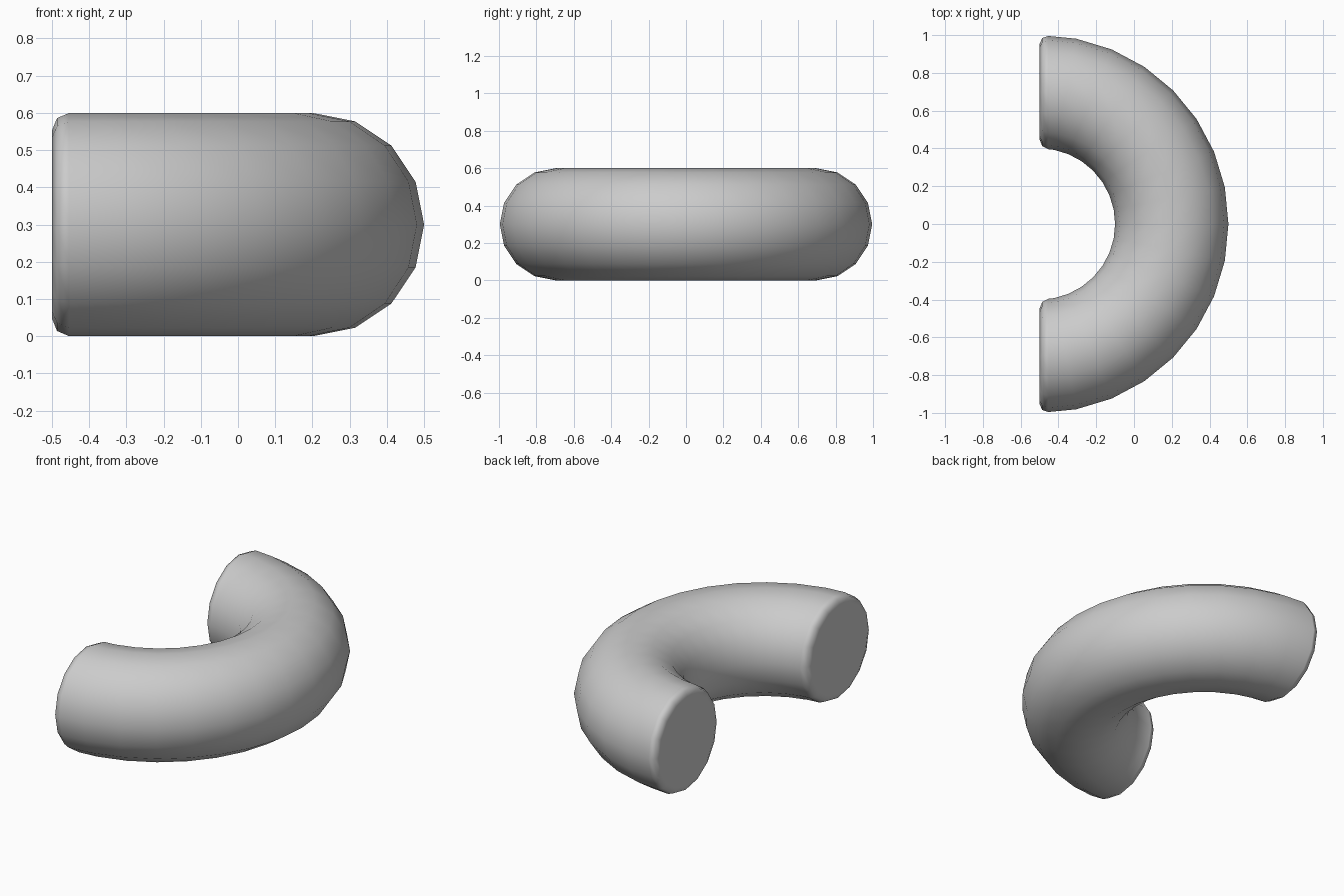
import bpy, bmesh
from math import radians
from mathutils import Matrix, Vector

if "Cube" in bpy.data.objects:
    bpy.data.objects.remove(bpy.data.objects["Cube"])

RING, TUBE = 0.7, 0.3      # bend radius and tube radius
CENTRE = Vector((-0.5, 0, 0.3))

# Half ring: a 16-sided disc spun through 180 degrees
bm = bmesh.new()
place = Matrix.Translation(CENTRE + Vector((0, -RING, 0))) @ Matrix.Rotation(radians(90), 4, 'Y')
bmesh.ops.create_circle(bm, cap_ends=True, segments=16, radius=TUBE, matrix=place)
start_cap = bm.faces[:]
spun = bmesh.ops.spin(bm, geom=start_cap + bm.edges[:] + bm.verts[:], cent=CENTRE,
                      axis=(0, 0, 1), angle=radians(180), steps=16)

# Close the start if the spin removed its cap
rim = [e for e in bm.edges if e.is_boundary]
if rim:
    bmesh.ops.holes_fill(bm, edges=rim, sides=0)
bmesh.ops.recalc_face_normals(bm, faces=bm.faces[:])
for f in bm.faces:
    f.smooth = True

mesh = bpy.data.meshes.new("curved_tube")
bm.to_mesh(mesh)
bm.free()
tube = bpy.data.objects.new("curved_tube", mesh)
bpy.context.collection.objects.link(tube)

# Rounded rims on the two flat ends
bevel = tube.modifiers.new("rim_bevel", 'BEVEL')
bevel.width = 0.047
bevel.segments = 2
bevel.limit_method = 'ANGLE'
bevel.angle_limit = radians(60)
bevel.harden_normals = True
